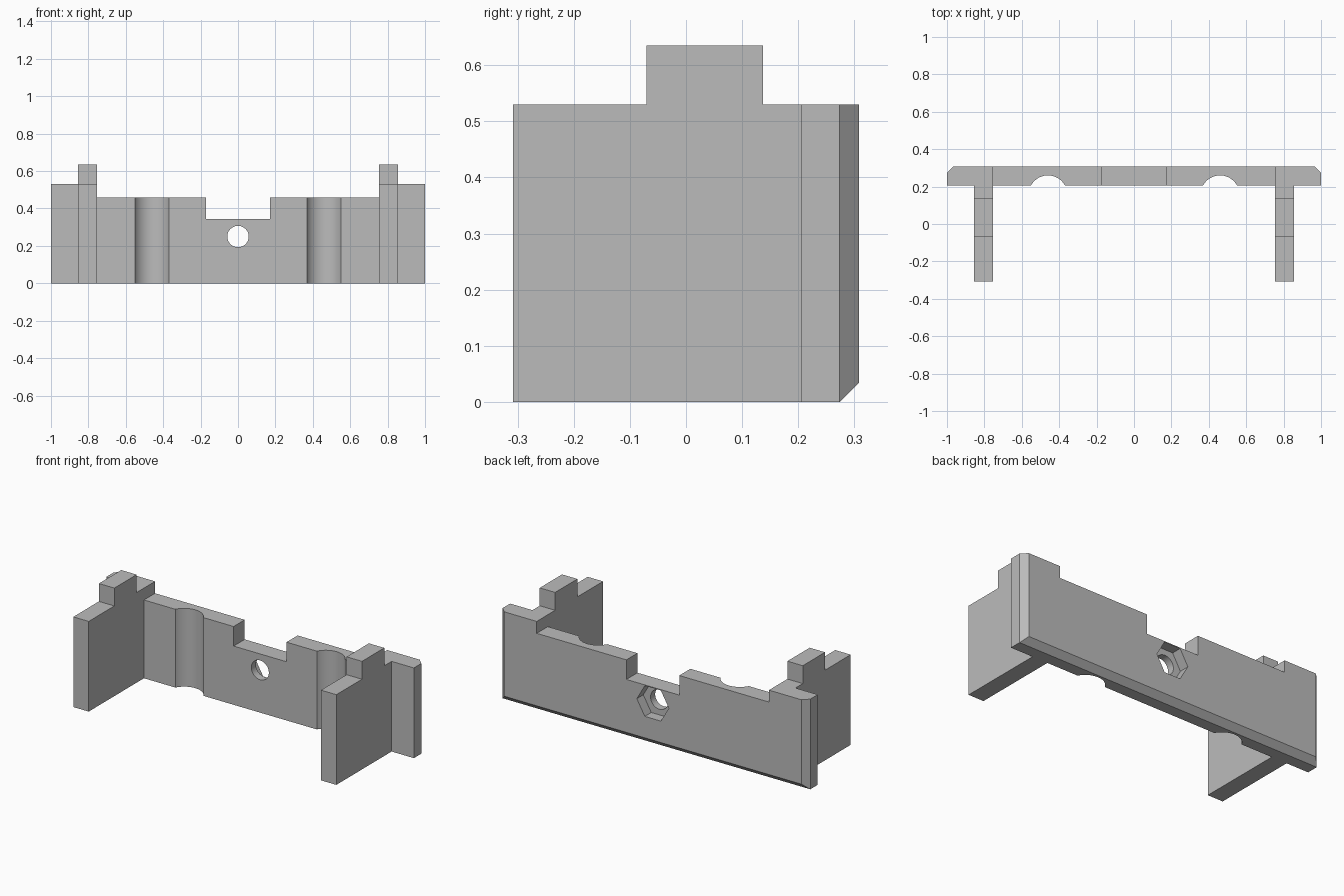
import bpy
import math

if "Cube" in bpy.data.objects:
    bpy.data.objects.remove(bpy.data.objects["Cube"], do_unlink=True)

grey = bpy.data.materials.new("plain grey")
grey.use_nodes = True
COLOUR = (0.5, 0.5, 0.5, 1)
grey.diffuse_color = COLOUR
grey.node_tree.nodes["Principled BSDF"].inputs["Base Color"].default_value = COLOUR

# Overall sizes
ARM_IN, ARM_OUT = 0.755, 0.855
FRONT, PLATE, BACK = -0.308, 0.205, 0.308
SHOULDER, TOP = 0.53, 0.635
CHAMFER = 0.034


def prism(name, outline, axis, start, end):
    """Extrude a closed 2D outline along x, y or z."""
    def place(p, d):
        return {"x": (d, p[0], p[1]), "y": (p[0], d, p[1]), "z": (p[0], p[1], d)}[axis]
    n = len(outline)
    verts = [place(p, d) for d in (start, end) for p in outline]
    faces = [list(range(n))[::-1], list(range(n, 2 * n))]
    faces += [[i, (i + 1) % n, (i + 1) % n + n, i + n] for i in range(n)]
    if axis == "y":
        faces = [f[::-1] for f in faces]
    mesh = bpy.data.meshes.new(name)
    mesh.from_pydata(verts, [], faces)
    mesh.materials.append(grey)
    obj = bpy.data.objects.new(name, mesh)
    bpy.context.collection.objects.link(obj)
    return obj


def box(name, x, y, z):
    return prism(name, [(x[0], y[0]), (x[1], y[0]), (x[1], y[1]), (x[0], y[1])], "z", *z)


def polygon(cx, cz, r, sides):
    return [(cx + r * math.cos(math.tau * i / sides),
             cz + r * math.sin(math.tau * i / sides)) for i in range(sides)]


def cut(target, cutter):
    cutter.hide_render = True
    mod = target.modifiers.new("cut", "BOOLEAN")
    mod.operation = "DIFFERENCE"
    mod.solver = "EXACT"
    mod.object = cutter
    bpy.context.view_layer.objects.active = target
    bpy.ops.object.modifier_apply(modifier=mod.name)
    bpy.data.objects.remove(cutter, do_unlink=True)


# Plan outline of the plate, round grooves and arms: right half mirrored
GROOVE_X, GROOVE_Y, GROOVE_R = 0.46, 0.157, 0.103
spread = math.acos((PLATE - GROOVE_Y) / GROOVE_R)
half = []
for i in range(25):
    a = spread * (i / 12 - 1)
    half.append((GROOVE_X + GROOVE_R * math.sin(a), GROOVE_Y + GROOVE_R * math.cos(a)))
half += [(ARM_IN, PLATE), (ARM_IN, FRONT), (ARM_OUT, FRONT), (ARM_OUT, PLATE),
         (1, PLATE), (1, BACK - CHAMFER), (1 - CHAMFER, BACK)]
outline = half + [(-x, y) for x, y in reversed(half)]
bracket = prism("bracket", outline, "z", 0, TOP)

# Lower the arm tops and shoulders, leaving a raised tab on each arm
cut(bracket, box("arm_top_cutter", (-2, 2), (-1, -0.07), (SHOULDER, 1)))
cut(bracket, box("shoulder_cutter", (-2, 2), (0.137, 1), (SHOULDER, 1)))

# Lower the middle of the plate, then its central notch
cut(bracket, box("middle_cutter", (-ARM_IN, ARM_IN), (0.1, 1), (0.46, 1)))
cut(bracket, box("notch_cutter", (-0.172, 0.172), (0.1, 1), (0.345, 1)))

# Bevel along the bottom back edge
cut(bracket, prism("bevel_cutter",
                   [(BACK - 2 * CHAMFER, -CHAMFER), (BACK + CHAMFER, -CHAMFER),
                    (BACK + CHAMFER, 2 * CHAMFER)], "x", -2, 2))

# Bolt hole and hexagonal nut pocket
cut(bracket, prism("bolt_hole_cutter", polygon(0, 0.25, 0.057, 48), "y", 0, 1))
cut(bracket, prism("nut_pocket_cutter", polygon(0, 0.25, 0.104, 6), "y", BACK - 0.06, 1))

# Smooth the round faces only
bpy.ops.object.select_all(action="DESELECT")
bracket.select_set(True)
bpy.context.view_layer.objects.active = bracket
bpy.ops.object.shade_smooth_by_angle(angle=math.radians(30))
